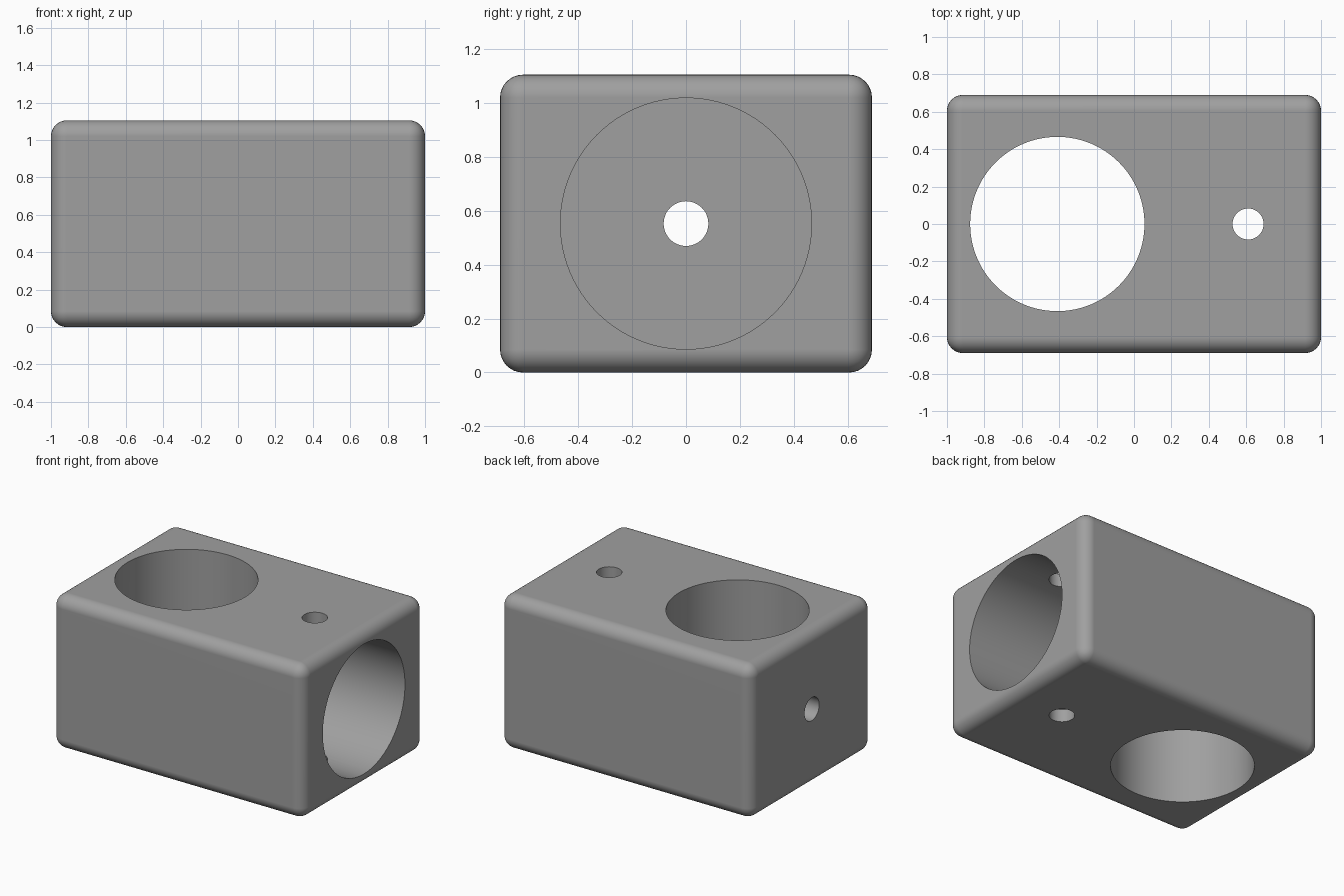
import bpy
import math

if "Cube" in bpy.data.objects:
    bpy.data.objects.remove(bpy.data.objects["Cube"])

LENGTH, WIDTH, HEIGHT = 2.0, 1.38, 1.105
FILLET = 0.085
BIG_R, SMALL_R = 0.466, 0.083
MID_Z = HEIGHT / 2

grey = bpy.data.materials.new("mid_grey")
grey.diffuse_color = (0.35, 0.35, 0.35, 1)
grey.use_nodes = True
grey.node_tree.nodes["Principled BSDF"].inputs["Base Color"].default_value = grey.diffuse_color

# Rounded block body
bpy.ops.mesh.primitive_cube_add(size=1, location=(0, 0, MID_Z))
block = bpy.context.object
block.name = "drilled_block"
block.scale = (LENGTH, WIDTH, HEIGHT)
bpy.ops.object.transform_apply(location=True, rotation=False, scale=True)
block.data.materials.append(grey)
bevel = block.modifiers.new("fillet", 'BEVEL')
bevel.width = FILLET
bevel.segments = 8


def drill(name, radius, depth, location, along_x=False, sides=96):
    """Cut a round hole through the block."""
    rotation = (0, math.pi / 2, 0) if along_x else (0, 0, 0)
    bpy.ops.mesh.primitive_cylinder_add(vertices=sides, radius=radius, depth=depth,
                                        location=location, rotation=rotation)
    cutter = bpy.context.object
    cutter.name = name
    cutter.hide_render = True
    cutter.data.materials.append(grey)
    cut = block.modifiers.new(name, 'BOOLEAN')
    cut.operation = 'DIFFERENCE'
    cut.solver = 'EXACT'
    cut.object = cutter
    return cutter


# Upright through bore, blind end bore, and the two narrow holes
BORE_END = 0.20
cutters = [
    drill("upright_bore", BIG_R, 2, (-0.41, 0, MID_Z)),
    drill("end_bore", BIG_R, 1.2, (BORE_END + 0.6, 0, MID_Z), along_x=True),
    drill("upright_pin_hole", SMALL_R, 2, (0.61, 0, MID_Z), sides=48),
    drill("long_pin_hole", SMALL_R, 3, (0, 0, MID_Z), along_x=True, sides=48),
]

# Bake the cuts and remove the cutters
bpy.ops.object.select_all(action='DESELECT')
block.select_set(True)
bpy.context.view_layer.objects.active = block
for modifier in list(block.modifiers):
    bpy.ops.object.modifier_apply(modifier=modifier.name)
for cutter in cutters:
    bpy.data.objects.remove(cutter, do_unlink=True)

# Smooth fillets and bores, crisp rims, flat main faces
bpy.ops.object.shade_smooth_by_angle(angle=math.radians(30))
weighted = block.modifiers.new("flat_face_normals", 'WEIGHTED_NORMAL')
weighted.keep_sharp = True
